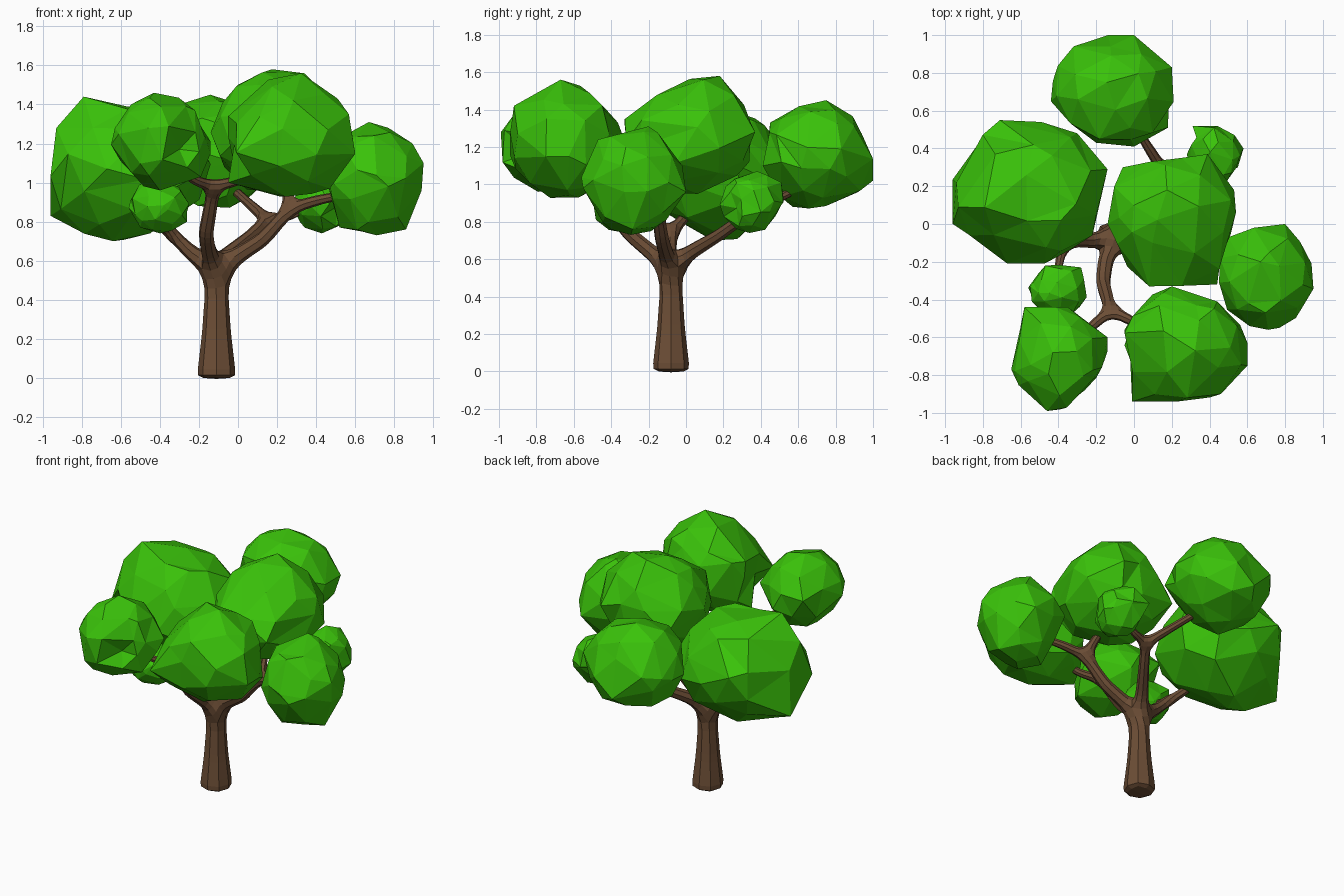
import bpy, bmesh, math, random
from mathutils import Vector

if "Cube" in bpy.data.objects:
    bpy.data.objects.remove(bpy.data.objects["Cube"])

random.seed(11)


def material(name, color):
    m = bpy.data.materials.new(name)
    m.diffuse_color = color
    m.use_nodes = True
    m.node_tree.nodes["Principled BSDF"].inputs["Base Color"].default_value = m.diffuse_color
    return m


bark = material("bark", (0.15, 0.075, 0.036, 1))
leaf = material("leaf", (0.042, 0.54, 0.003, 1))


# Trunk and branches: chains of (x, y, z, radius); each chain grows from
# the point index returned by an earlier one.
points, edges = [], []


def chain(start, nodes):
    prev = start
    for node in nodes:
        points.append(node)
        i = len(points) - 1
        if prev is not None:
            edges.append((prev, i))
        prev = i
    return prev


fork = chain(None, [(-.11, -.08, -.008, .092), (-.11, -.08, .03, .09), (-.11, -.08, .25, .066),
                    (-.11, -.08, .45, .057), (-.11, -.08, .56, .064)])
front = chain(fork, [(-.15, -.19, .64, .038), (-.165, -.31, .74, .035), (-.14, -.40, .88, .032),
                     (-.125, -.455, .98, .032)])
chain(front, [(-.22, -.54, 1.01, .022), (-.36, -.66, 1.1, .016)])
chain(front, [(0, -.52, 1.01, .022), (.18, -.6, 1.1, .016)])
left = chain(fork, [(-.23, -.09, .63, .037), (-.34, -.08, .74, .03)])
chain(left, [(-.42, -.02, .81, .026), (-.5, .08, .92, .02)])
chain(left, [(-.39, -.17, .79, .022), (-.41, -.3, .85, .016)])
right = chain(fork, [(.02, -.11, .64, .038), (.13, -.13, .71, .035), (.27, -.15, .87, .03)])
chain(right, [(.41, -.19, .91, .024), (.6, -.26, .95, .016)])
chain(right, [(.25, -.08, .96, .024), (.22, 0, 1.06, .018)])
back = chain(fork, [(-.04, .03, .64, .037), (.07, .18, .73, .03), (.15, .29, .81, .03)])
chain(back, [(.06, .43, .89, .022), (-.04, .60, .98, .02), (-.08, .68, 1.05, .014)])
chain(back, [(.27, .32, .83, .02), (.39, .34, .89, .014)])

mesh = bpy.data.meshes.new("trunk_and_branches")
mesh.from_pydata([p[:3] for p in points], edges, [])
trunk = bpy.data.objects.new("trunk_and_branches", mesh)
bpy.context.collection.objects.link(trunk)
mesh.materials.append(bark)
bpy.context.view_layer.objects.active = trunk
skin = trunk.modifiers.new("skin", 'SKIN')
skin.branch_smoothing = 0.5
for p, v in zip(points, mesh.skin_vertices[0].data):
    v.radius = (p[3] * 1.18, p[3] * 1.18)
mesh.skin_vertices[0].data[0].use_root = True
sub = trunk.modifiers.new("rounding", 'SUBSURF')
sub.levels = sub.render_levels = 1


# Leaf clumps: faceted balls filling a bounding box, whose nearest corners
# are pulled onto outline points seen from the top, front and right
def clump(name, lo, hi, top=(), front=(), side=()):
    mid = [(a + b) / 2 for a, b in zip(lo, hi)]
    half = [(b - a) / 2 for a, b in zip(lo, hi)]
    outline = [((x, y, mid[2]), 2) for x, y in top]
    outline += [((x, mid[1], z), 1) for x, z in front]
    outline += [((mid[0], y, z), 0) for y, z in side]
    guides = [(Vector([(p[k] - mid[k]) / half[k] for k in range(3)]), axis) for p, axis in outline]

    bm = bmesh.new()
    bmesh.ops.create_icosphere(bm, subdivisions=2, radius=1)
    spin = Vector((random.random(), random.random(), random.random())).to_track_quat('Z', 'Y')
    for v in bm.verts:
        wobble = Vector([random.uniform(-.16, .16) for _ in range(3)])
        d = (spin @ v.co + wobble).normalized()
        total, weight = .2, .2
        for g, axis in guides:
            w = math.exp(-(d.angle(g) / .33) ** 2)
            total += w * g.length
            weight += w
        v.co = d * min(total / weight, 1.06) * random.uniform(.94, 1.02)
    free = list(bm.verts)
    for g, axis in guides:
        v = min(free, key=lambda u: u.co.angle(g))
        if v.co.angle(g) < .45:
            depth = v.co[axis]
            v.co = g
            v.co[axis] = depth
            free.remove(v)
    for v in bm.verts:
        v.co = [mid[k] + half[k] * max(-1, min(1, v.co[k])) for k in range(3)]
    me = bpy.data.meshes.new(name)
    bm.to_mesh(me)
    bm.free()
    me.materials.append(leaf)
    bpy.context.collection.objects.link(bpy.data.objects.new(name, me))


clump("leaves_left", (-.96, -.21, .69), (-.14, .55, 1.44),
      top=[(-.96, 0), (-.94, .22), (-.71, .55), (-.49, .54), (-.30, .48), (-.14, .29),
           (-.22, -.06), (-.67, -.21), (-.87, -.06)],
      front=[(-.79, 1.44), (-.57, 1.39), (-.93, 1.28), (-.90, 1.06), (-.96, .83), (-.64, .70),
             (-.45, .74)])
clump("leaves_back", (-.44, .41, .87), (.21, 1.0, 1.45),
      top=[(-.44, .65), (-.32, .94), (0, 1), (.2, .83), (.18, .51), (0, .41), (-.2, .43)],
      side=[(.40, 1.15), (.45, 1.33), (.75, 1.45), (.94, 1.27), (1, 1.02), (.57, .88)])
clump("leaves_centre", (-.14, -.33, .93), (.55, .37, 1.58),
      top=[(-.14, 0), (-.06, .3), (.39, .37), (.53, .18), (.54, .06), (.44, -.32), (.08, -.33)],
      side=[(-.10, 1.50), (.18, 1.58), (.35, 1.32)])
clump("leaves_right", (.43, -.57, .73), (.95, 0, 1.31),
      top=[(.80, 0), (.94, -.21), (.94, -.33), (.71, -.56), (.45, -.31), (.5, -.07)],
      front=[(.67, 1.31), (.77, 1.28), (.95, 1.1), (.95, .98), (.86, .76), (.71, .73), (.52, .77)],
      side=[(-.55, .98), (-.47, 1.24), (-.02, 1.10), (-.03, .97), (-.3, .73)])
clump("leaves_front_right", (-.07, -.94, .90), (.60, -.32, 1.56),
      top=[(-.05, -.56), (.2, -.33), (.3, -.32), (.44, -.41), (.6, -.75), (.46, -.9),
           (-.01, -.94), (-.02, -.72)],
      front=[(-.05, 1.34), (.51, 1.43), (.6, 1.15), (.47, .97), (.21, .93), (-.05, 1.0)],
      side=[(-.67, 1.56), (-.43, 1.39), (-.92, 1.42)])
clump("leaves_front_left", (-.65, -1.0, .95), (-.14, -.44, 1.46),
      top=[(-.65, -.77), (-.58, -.44), (-.35, -.44), (-.14, -.6), (-.17, -.76), (-.3, -.83),
           (-.46, -.99)],
      front=[(-.63, 1.28), (-.43, 1.46), (-.22, 1.37), (-.14, 1.15), (-.19, 1.03), (-.4, .96),
             (-.58, 1.12)])
clump("leaves_small_back", (.28, .17, .74), (.58, .52, 1.07),
      top=[(.28, .37), (.31, .52), (.44, .52), (.58, .4), (.5, .27)],
      side=[(.18, .89), (.26, 1.03), (.38, 1.07), (.51, 1.01), (.51, .89), (.34, .74)])
clump("leaves_small_left", (-.56, -.50, .74), (-.25, -.21, 1.02),
      top=[(-.55, -.33), (-.47, -.22), (-.28, -.23), (-.26, -.34)],
      front=[(-.56, .87), (-.5, .77), (-.4, .74), (-.26, .80), (-.25, .89)])
